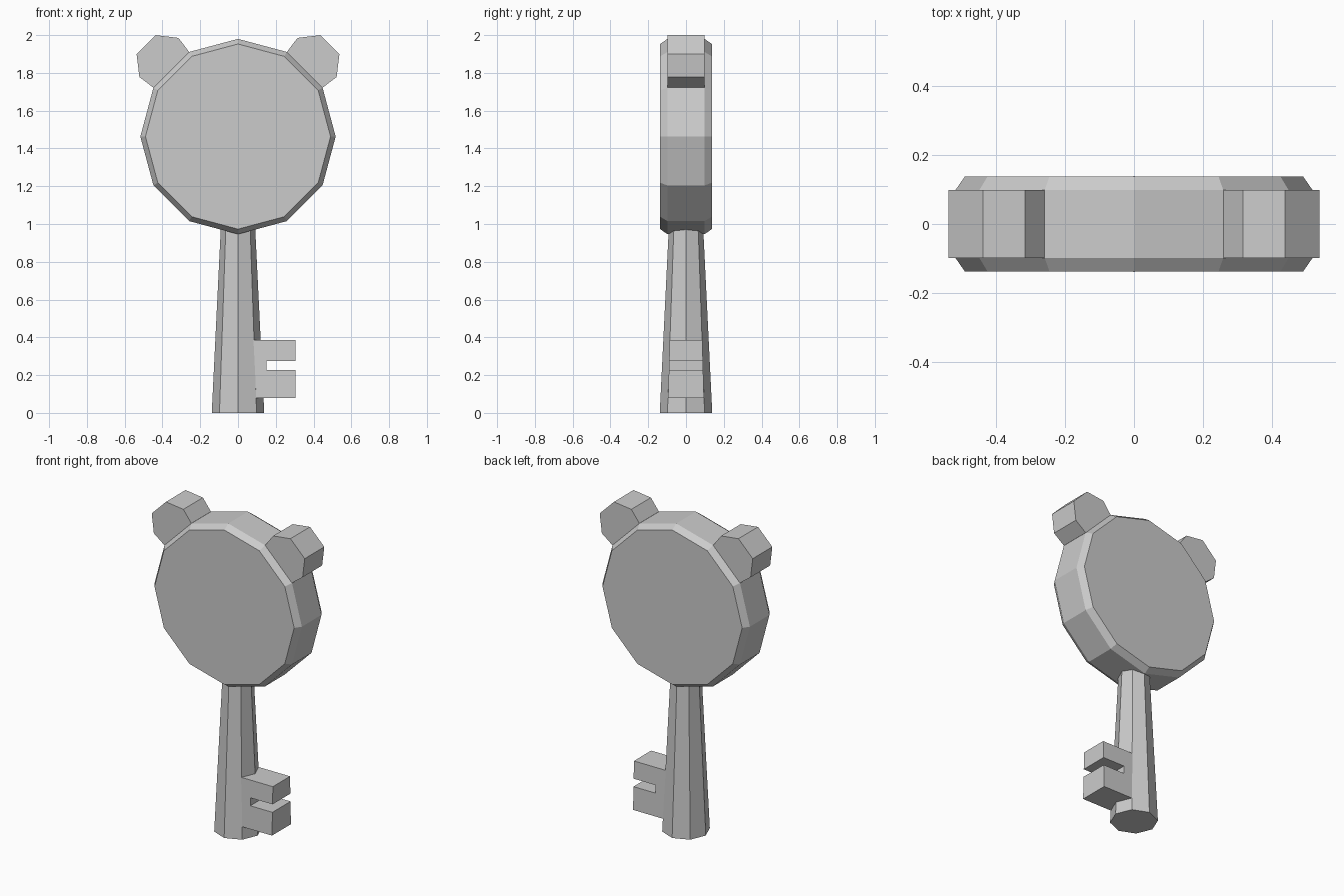
import bpy, bmesh
from math import sin, cos, pi

if "Cube" in bpy.data.objects:
    bpy.data.objects.remove(bpy.data.objects["Cube"])


def loft(name, rings):
    """Skin a list of equal-length point rings and cap both ends."""
    bm = bmesh.new()
    loops = [[bm.verts.new(p) for p in ring] for ring in rings]
    n = len(loops[0])
    for a, b in zip(loops, loops[1:]):
        for i in range(n):
            j = (i + 1) % n
            bm.faces.new((a[i], a[j], b[j], b[i]))
    bm.faces.new(loops[0])
    bm.faces.new(loops[-1])
    bmesh.ops.recalc_face_normals(bm, faces=bm.faces)
    mesh = bpy.data.meshes.new(name)
    bm.to_mesh(mesh)
    bm.free()
    obj = bpy.data.objects.new(name, mesh)
    bpy.context.collection.objects.link(obj)
    return obj


def circle(n, r):
    return [(r * cos(2 * pi * i / n), r * sin(2 * pi * i / n)) for i in range(n)]


HEAD_Z = 1.463
DEPTH = 0.098

# Twelve-sided head with chamfered rims
loft("key_head", [[(x, y, HEAD_Z + z) for x, z in circle(12, r)]
                  for y, r in ((-0.137, 0.49), (-DEPTH, 0.517),
                               (DEPTH, 0.517), (0.137, 0.49))])

# Ears growing out of the upper diagonal sides of the head
ear = [(0.259, 1.911), (0.315, 1.985), (0.437, 2.0), (0.537, 1.9),
       (0.522, 1.778), (0.448, 1.722), (0.3, 1.763)]
for side, s in (("right", 1), ("left", -1)):
    loft("ear_" + side, [[(s * x, y, z) for x, z in ear] for y in (-DEPTH, DEPTH)])

# Tapered octagonal shaft, its top sunk into the head
loft("shaft", [[(x, y, z) for x, y in circle(8, r)]
               for z, r in ((0, 0.139), (1.0, 0.09))])

# Two-toothed bit, narrowing upwards with the shaft
bit = [(0.06, 0.08), (0.305, 0.08), (0.305, 0.226), (0.15, 0.226),
       (0.15, 0.276), (0.305, 0.276), (0.305, 0.387), (0.06, 0.387)]
loft("bit", [[(x, s * (0.097 - 0.028 * z), z) for x, z in bit] for s in (-1, 1)])
